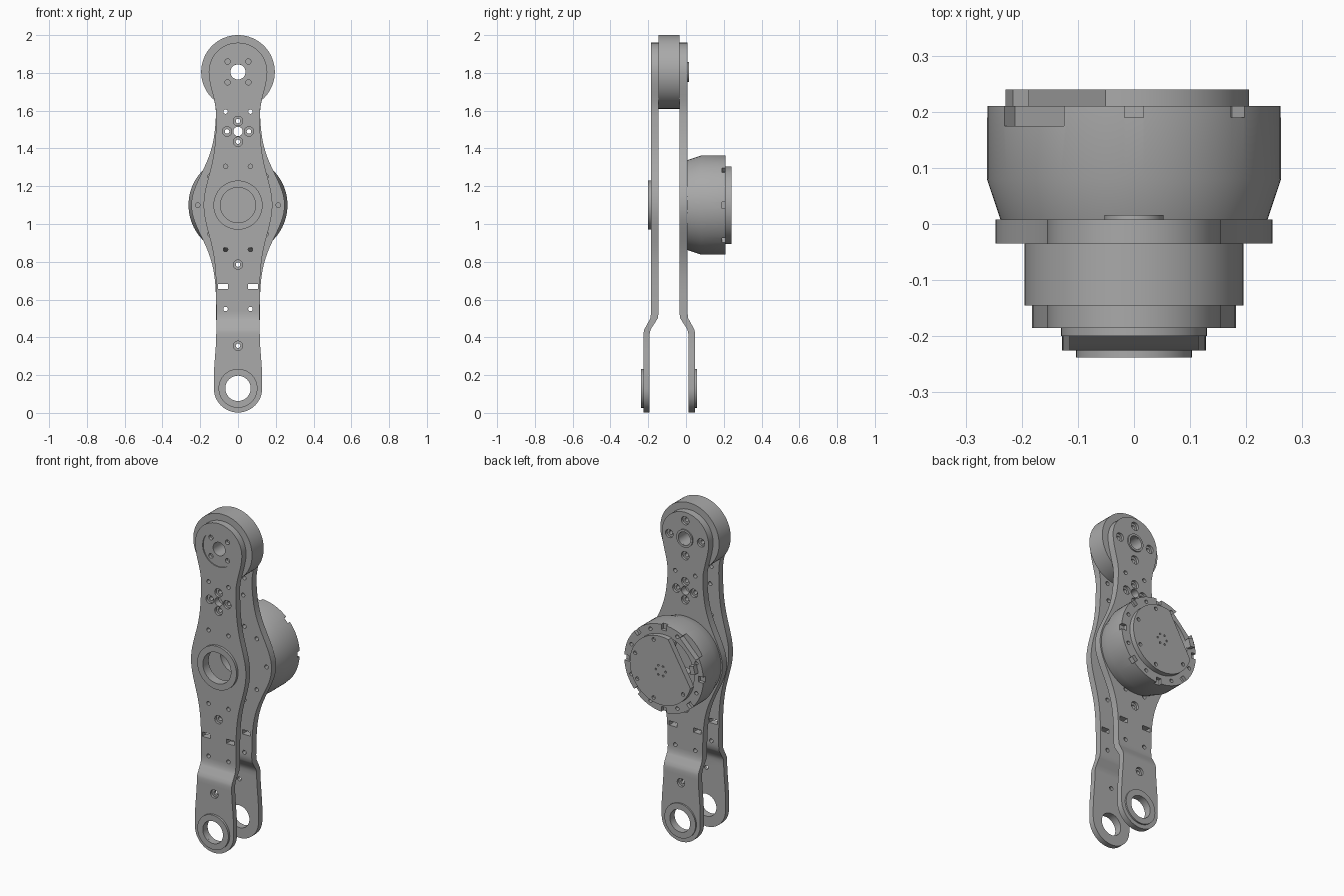
import bpy, bmesh, math
from mathutils import Matrix, Vector

if "Cube" in bpy.data.objects:
    bpy.data.objects.remove(bpy.data.objects["Cube"])

grey = bpy.data.materials.new("machined grey")
grey.use_nodes = True
grey.diffuse_color = (0.4, 0.4, 0.4, 1)
grey.node_tree.nodes["Principled BSDF"].inputs["Base Color"].default_value = grey.diffuse_color

TOP, MID, LOW = 1.805, 1.1, 0.13   # heights of the three pivots


def make(name, bm):
    bmesh.ops.recalc_face_normals(bm, faces=bm.faces)
    mesh = bpy.data.meshes.new(name)
    bm.to_mesh(mesh)
    bm.free()
    mesh.materials.append(grey)
    ob = bpy.data.objects.new(name, mesh)
    bpy.context.collection.objects.link(ob)
    return ob


def select(ob):
    bpy.ops.object.select_all(action='DESELECT')
    ob.select_set(True)
    bpy.context.view_layer.objects.active = ob


def boolean(ob, tool, op='DIFFERENCE'):
    select(ob)
    mod = ob.modifiers.new("cut", 'BOOLEAN')
    mod.object, mod.operation, mod.solver = tool, op, 'EXACT'
    bpy.ops.object.modifier_apply(modifier=mod.name)
    bpy.data.objects.remove(tool)


def smooth(ob):
    select(ob)
    bpy.ops.object.shade_smooth_by_angle(angle=math.radians(28))


def lathe(bm, profile, x=0, z=0, n=24, ring=False):
    """Revolve (radius, y) points round a y axis; ring closes the profile."""
    rows = []
    for r, y in profile:
        rows.append([bm.verts.new((x + r * math.cos(i * math.tau / n), y,
                                   z + r * math.sin(i * math.tau / n))) for i in range(n)])
    pairs = list(zip(rows, rows[1:]))
    if ring:
        pairs.append((rows[-1], rows[0]))
    else:
        bm.faces.new(rows[0])
        bm.faces.new(rows[-1])
    for a, b in pairs:
        for i in range(n):
            j = (i + 1) % n
            bm.faces.new((a[i], a[j], b[j], b[i]))


def cyl(bm, r, y0, y1, x=0, z=0, n=24):
    lathe(bm, [(r, y0), (r, y1)], x, z, n)


def tube(bm, r_in, r_out, y0, y1, z, n=64):
    lathe(bm, [(r_in, y0), (r_out, y0), (r_out, y1), (r_in, y1)], 0, z, n, True)


def prism(points, shift):
    bm = bmesh.new()
    face = bm.faces.new([bm.verts.new(p) for p in points])
    out = bmesh.ops.extrude_face_region(bm, geom=[face])
    bmesh.ops.translate(bm, vec=shift,
                        verts=[v for v in out["geom"] if isinstance(v, bmesh.types.BMVert)])
    return bm


def box(bm, size, pos, angle=0):
    """Box in a frame turned about the motor axis by angle."""
    bmesh.ops.create_cube(bm, size=1, matrix=Matrix.Translation((0, 0, MID))
                          @ Matrix.Rotation(-angle, 4, 'Y')
                          @ Matrix.Translation(pos) @ Matrix.Diagonal((*size, 1)))


def step(a, b, t):
    t = min(max((t - a) / (b - a), 0), 1)
    return t * t * (3 - 2 * t)


def outline(bulge, spread):
    """Closed x-z contour of an arm plate: round ends and a bulged middle."""
    side = []
    for i in range(12):
        a = math.pi / 2 * i / 12
        side.append((0.128 * math.sin(a), LOW - 0.128 * math.cos(a)))
    for i in range(57):
        z = LOW + (TOP - LOW) * i / 56
        w = 0.115 + 0.013 * step(0.42, LOW + 0.05, z) + 0.04 * step(1.58, TOP, z)
        w += bulge * math.exp(-((z - MID) / spread) ** 2 / 2)
        side.append((w, z))
    for i in range(1, 13):
        a = math.pi / 2 * i / 12
        side.append((0.155 * math.cos(a), TOP + 0.155 * math.sin(a)))
    side[-1] = (0, TOP + 0.155)
    return side + [(-x, z) for x, z in reversed(side[1:-1])]


def arm_plate(name, outer, inner, out, bulge, spread):
    """out is the outward y direction: -1 for the front plate, 1 for the rear."""
    ob = make(name, prism([(x, -0.5, z) for x, z in outline(bulge, spread)], (0, 1, 0)))
    # side profile with the joggle near the bottom
    bend = [(-0.1, 1), (0.42, 1), (0.44, 0.92), (0.5, 0.1), (0.53, 0), (2.1, 0)]
    pts = [(-0.4, outer + out * 0.04 * k, z) for z, k in bend]
    pts += [(-0.4, inner + out * 0.047 * k, z) for z, k in reversed(bend)]
    boolean(ob, make("slab", prism(pts, (0.8, 0, 0))), 'INTERSECT')

    bm = bmesh.new()
    lo, hi = -0.5, 0.5
    # main bores
    cyl(bm, 0.067, lo, hi, 0, LOW, 48)
    cyl(bm, 0.093, lo, hi, 0, MID, 64)
    cyl(bm, 0.025, lo, hi, 0, 1.49)
    # small plain holes
    for z in (0.55, 0.865, 1.305, 1.595):
        for s in (-1, 1):
            cyl(bm, 0.012, lo, hi, s * 0.066, z, 16)
    # counterbored screw holes
    screws = [(0, 0.355, 0.04), (0, 0.785, 0), (0, 1.435, 0), (0, 1.545, 0),
              (-0.058, 1.49, 0), (0.058, 1.49, 0)]
    if out > 0:
        for k in range(6):
            a = k * math.pi / 3 + (0 if k % 3 == 0 else (0.25 if k in (2, 5) else -0.25))
            screws.append((0.213 * math.cos(a), MID + 0.213 * math.sin(a), 0))
        screws += [(0.105 * x, TOP + 0.105 * z, 0) for x, z in ((1, 0), (-1, 0), (0, 1), (0, -1))]
        cyl(bm, 0.04, lo, hi, 0, TOP, 32)
    else:
        # shallow round recess with four screw holes
        lathe(bm, [(0.105, -0.5), (0.105, outer + 0.006), (0.04, outer + 0.006), (0.04, hi)],
              0, TOP, 48)
    for x, z, lift in screws:
        y = outer + out * (lift - 0.015)
        lathe(bm, [(0.025, out * 0.5), (0.025, y), (0.012, y), (0.012, -out * 0.5)], x, z, 20)
    boolean(ob, make("hole_cutter", bm))

    # slots, and the recess screws on the front
    bm = bmesh.new()
    for s in (-1, 1):
        box(bm, (0.052, 1, 0.026), (s * 0.08, 0, 0.67 - MID))
        if out < 0:
            for dz in (-0.055, 0.055):
                cyl(bm, 0.014, lo, outer + 0.025, s * 0.055, TOP + dz, 16)
    boolean(ob, make("slot_cutter", bm))
    smooth(ob)


arm_plate("front_arm_plate", -0.185, -0.145, -1, 0.067, 0.15)
arm_plate("rear_arm_plate", 0.008, -0.035, 1, 0.132, 0.165)

# raised rings on the pivots
for name, r0, r1, y0, y1, z in (
        ("front_lower_ring", 0.067, 0.103, -0.238, -0.222, LOW),
        ("rear_lower_ring", 0.067, 0.103, 0.045, 0.057, LOW),
        ("front_centre_ring", 0.093, 0.13, -0.2, -0.183, MID),
        ("rear_upper_bearing", 0.04, 0.053, 0.0, 0.016, TOP),
        ("upper_spacer", 0.04, 0.195, -0.145, -0.035, TOP)):
    bm = bmesh.new()
    tube(bm, r0, r1, y0, y1, z)
    smooth(make(name, bm))

# hollow motor housing
bm = bmesh.new()
lathe(bm, [(0.238, 0.008), (0.262, 0.08), (0.262, 0.21), (0.2, 0.21), (0.2, 0.04),
           (0.093, 0.04), (0.093, 0.008)], 0, MID, 96, True)
housing = make("motor_housing", bm)
bm = bmesh.new()
for k in range(8):
    a = k * math.pi / 4
    if k == 3:
        box(bm, (0.05, 0.06, 0.15), (0.25, 0.205, 0), a)
    else:
        box(bm, (0.05, 0.04, 0.034), (0.255, 0.21, 0), a)
    b = a + math.pi / 8
    cyl(bm, 0.011, 0.18, 0.3, 0.233 * math.cos(b), MID + 0.233 * math.sin(b), 16)
boolean(housing, make("notch_cutter", bm))
smooth(housing)

# rear cover with a straight-cut opening and small holes
bm = bmesh.new()
cyl(bm, 0.205, 0.205, 0.24, 0, MID, 96)
cover = make("rear_cover", bm)
bm = bmesh.new()
box(bm, (0.2, 0.2, 0.6), (0.243, 0.22, 0), math.radians(150))
for k in range(6):
    a = k * math.pi / 3
    cyl(bm, 0.006, 0.232, 0.3, 0.032 * math.cos(a), MID + 0.032 * math.sin(a), 12)
for deg in (20, 75, 215, 285, 330):
    a = math.radians(deg)
    cyl(bm, 0.011, 0.225, 0.3, 0.18 * math.cos(a), MID + 0.18 * math.sin(a), 16)
boolean(cover, make("cover_cutter", bm))
smooth(cover)

# small tab beside the opening
bm = bmesh.new()
box(bm, (0.03, 0.035, 0.05), (0.215, 0.2225, 0.0), math.radians(165))
make("cover_tab", bm)
